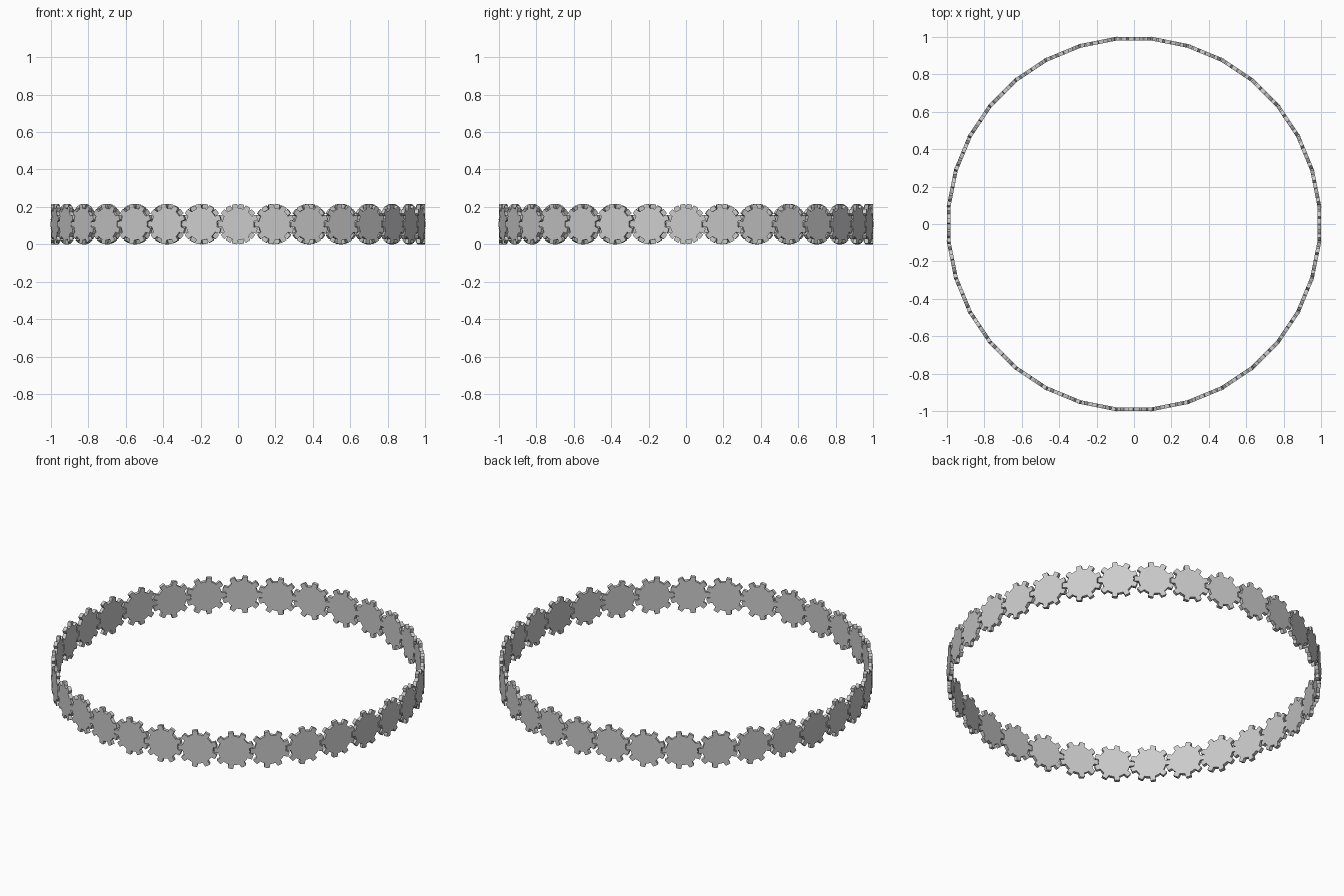
import bpy, bmesh
from math import sin, cos, pi, radians
from mathutils import Matrix

if "Cube" in bpy.data.objects:
    bpy.data.objects.remove(bpy.data.objects["Cube"])

GEARS, TEETH = 32, 9
RING, THICK = 0.99, 0.02
TIP, ROOT = 0.108, 0.085

# Tooth profile: (angle from tooth centre in degrees, radius)
tooth = [(-20, ROOT), (-10, ROOT), (-9, 0.097), (-7.5, TIP), (0, TIP),
         (7.5, TIP), (9, 0.097), (10, ROOT)]


def gear_mesh():
    bm = bmesh.new()
    verts = []
    for i in range(TEETH):
        for a, r in tooth:
            t = pi + radians(a) + 2 * pi * i / TEETH
            # x is sideways, z is up, the outer face looks along -y
            verts.append(bm.verts.new((r * cos(t), -THICK / 2, r * sin(t))))
    face = bm.faces.new(verts)
    ext = bmesh.ops.extrude_face_region(bm, geom=[face], use_keep_orig=True)
    moved = [g for g in ext["geom"] if isinstance(g, bmesh.types.BMVert)]
    bmesh.ops.translate(bm, verts=moved, vec=(0, THICK, 0))
    bmesh.ops.recalc_face_normals(bm, faces=bm.faces)
    # Stand the gear on z = 0
    low = min(v.co.z for v in bm.verts)
    bmesh.ops.translate(bm, verts=bm.verts, vec=(0, 0, -low))
    mesh = bpy.data.meshes.new("gear")
    bm.to_mesh(mesh)
    bm.free()
    return mesh


# Ring of identical meshing gears, each tangent to the circle
mesh = gear_mesh()
for i in range(GEARS):
    gear = bpy.data.objects.new(f"gear_{i + 1:02d}", mesh)
    gear.matrix_world = (Matrix.Rotation(2 * pi * i / GEARS, 4, 'Z')
                         @ Matrix.Translation((0, -RING, 0)))
    bpy.context.collection.objects.link(gear)
